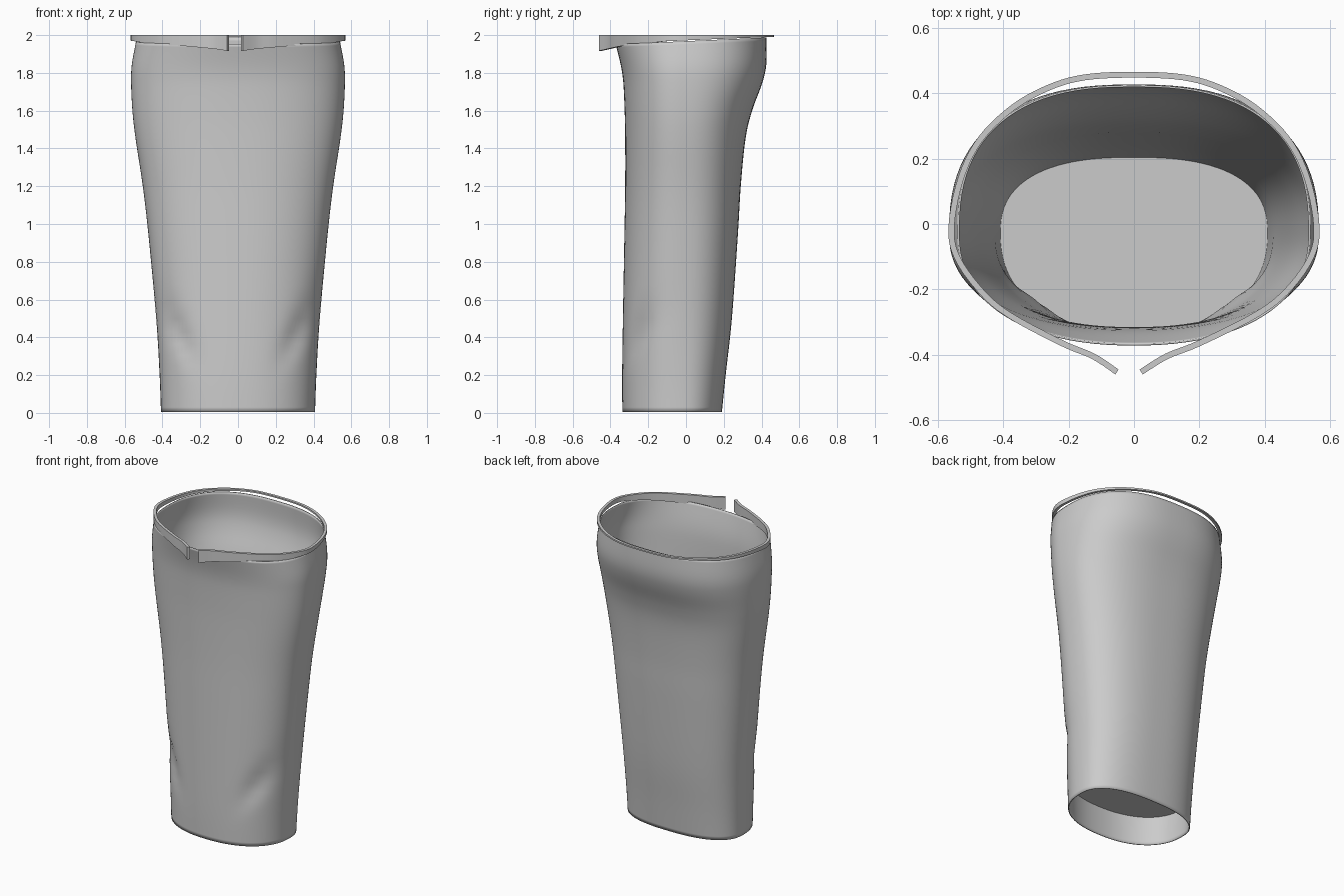
import bpy, bmesh, math
from mathutils import Vector

if "Cube" in bpy.data.objects:
    bpy.data.objects.remove(bpy.data.objects["Cube"])


def catmull(pts, n):
    """Smooth curve through points, n steps per span."""
    pts = [Vector(p) for p in pts]
    out = []
    for i in range(len(pts) - 1):
        a, b, c = pts[max(i - 1, 0)], pts[i], pts[i + 1]
        d = pts[min(i + 2, len(pts) - 1)]
        for k in range(n):
            t = k / n
            out.append(0.5 * (2 * b + (c - a) * t + (2 * a - 5 * b + 4 * c - d) * t ** 2
                              + (3 * b - a - 3 * c + d) * t ** 3))
    return out + [pts[-1]]


def make(name, verts, faces):
    me = bpy.data.meshes.new(name)
    me.from_pydata([tuple(v) for v in verts], [], faces)
    bm = bmesh.new()
    bm.from_mesh(me)
    bmesh.ops.recalc_face_normals(bm, faces=bm.faces)
    bm.to_mesh(me)
    bm.free()
    ob = bpy.data.objects.new(name, me)
    bpy.context.collection.objects.link(ob)
    bpy.ops.object.select_all(action='DESELECT')
    ob.select_set(True)
    bpy.context.view_layer.objects.active = ob
    bpy.ops.object.shade_smooth_by_angle(angle=math.radians(40))
    return ob


SIDES = 96


def section(z, half, front, back):
    """Rounded cross-section: flatter back, rounder front, rim dips to the front."""
    ring, cy = [], -0.03
    for i in range(SIDES):
        a = 2 * math.pi * i / SIDES
        c, s = math.cos(a), math.sin(a)
        e = 2.5 if s > 0 else 2.25
        x = half * math.copysign(abs(c) ** (2 / e), c)
        depth = (back - cy) if s > 0 else (cy - front)
        y = cy + depth * math.copysign(abs(s) ** (2 / e), s)
        # soft diagonal dents low on the front corners
        u = (abs(x) - 0.33) - 0.5 * (z - 0.45)
        dent = 0.02 * math.exp(-(u / 0.06) ** 2 - ((z - 0.42) / 0.13) ** 2) if s < 0 else 0
        drop = max(0, (z - 1.75) / 0.25) * (0.032 - 0.045 * y)
        ring.append(Vector((x * (1 - dent), y + dent, z - drop)))
    return ring


# skirt body: height, half width, front y, back y
profile = [(0.005, .408, -.337, .19), (0.2, .415, -.338, .21), (0.5, .433, -.334, .243),
           (0.95, .475, -.326, .275), (1.2, .504, -.322, .29), (1.45, .542, -.322, .315),
           (1.6, .559, -.325, .35), (1.75, .566, -.332, .405), (1.86, .562, -.345, .426),
           (2.0, .54, -.372, .425)]
rows = catmull([Vector(p) for p in profile], 5)
verts = [v for r in rows for v in section(*r)]
faces = [(j * SIDES + i, j * SIDES + (i + 1) % SIDES,
          (j + 1) * SIDES + (i + 1) % SIDES, (j + 1) * SIDES + i)
         for j in range(len(rows) - 1) for i in range(SIDES)]
skirt = make("skirt_body", verts, faces)
mod = skirt.modifiers.new("cloth", 'SOLIDIFY')
mod.thickness = 0.006
mod.offset = -1

# inner panel closing the lower part of the skirt
make("inner_panel", section(0.2, .411, -.334, .206), [tuple(range(SIDES))])

# waistband: open strip, level on top, deeper toward the front ends
half = [(0, .457), (.15, .449), (.26, .418), (.37, .357), (.47, .26), (.53, .14), (.559, -.01),
        (.54, -.105), (.465, -.208), (.37, -.28), (.2, -.365), (.1, -.405), (.022, -.453)]
left = [(-x - 0.03 * min(1, max(0, (-0.2 - y) / 0.25)), y) for x, y in half[:0:-1]]
path = catmull(left + half, 5)
bottoms = [(-.46, 1.915), (-.35, 1.94), (-.1, 1.968), (.2, 1.981), (.47, 1.991)]


def bottom_z(y):
    for (y0, z0), (y1, z1) in zip(bottoms, bottoms[1:]):
        if y <= y1:
            return z0 + (z1 - z0) * (y - y0) / (y1 - y0)
    return bottoms[-1][1]


verts, faces = [], []
for i, p in enumerate(path):
    t = (path[min(i + 1, len(path) - 1)] - path[max(i - 1, 0)]).normalized()
    n = Vector((-t.y, t.x)) * 0.009
    for q, top in ((p + n, 0), (p + n, 1), (p - n, 1), (p - n, 0)):
        verts.append((q.x, q.y, 2.0 if top else bottom_z(p.y)))
for i in range(len(path) - 1):
    for k in range(4):
        m = (k + 1) % 4
        faces.append((i * 4 + k, i * 4 + m, i * 4 + 4 + m, i * 4 + 4 + k))
last = 4 * len(path) - 4
faces += [(0, 1, 2, 3), (last, last + 1, last + 2, last + 3)]
make("waistband", verts, faces)
